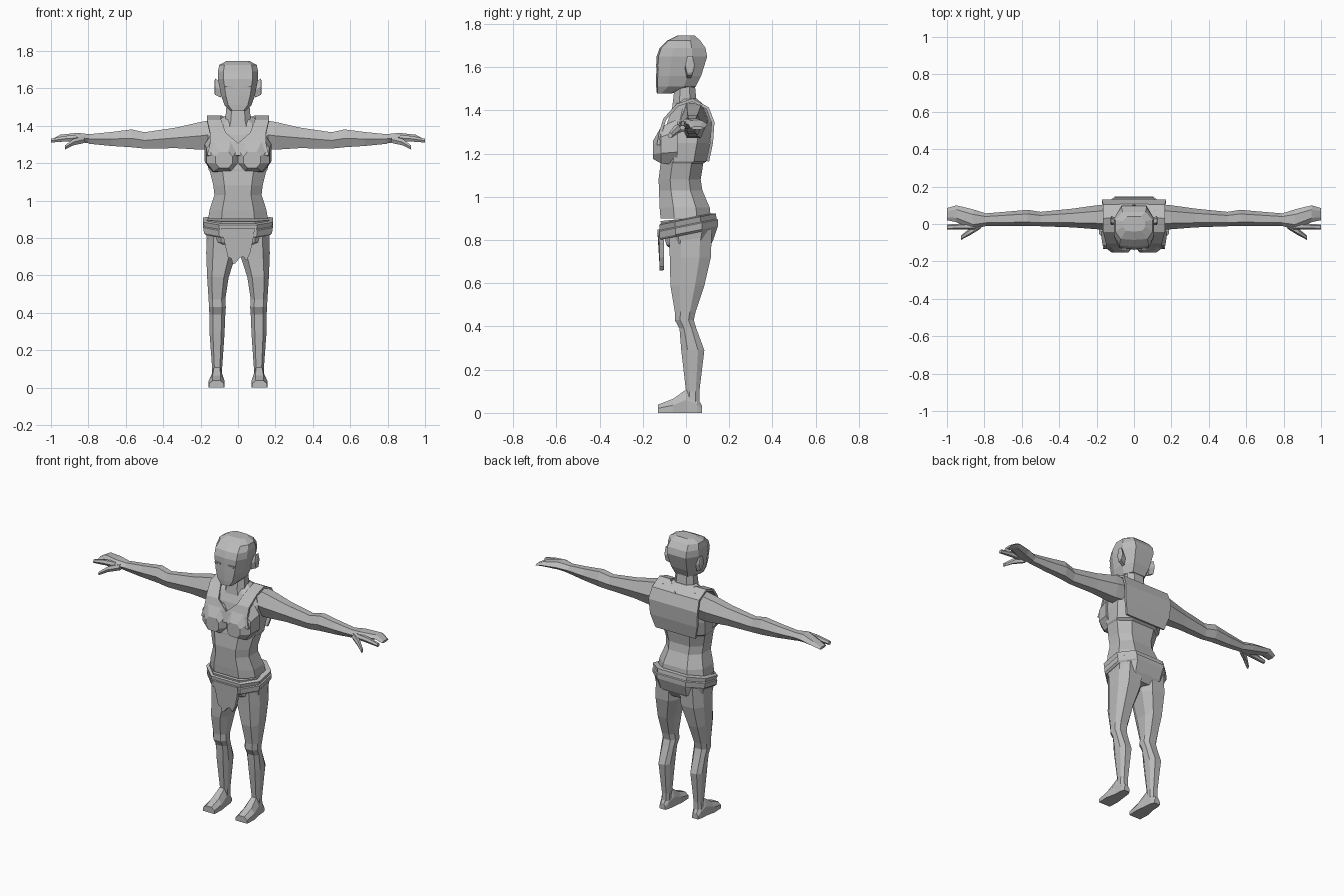
import bpy, bmesh

GREY = bpy.data.materials.new("plain grey")
GREY.diffuse_color = (0.5, 0.5, 0.5, 1)

OCT = [(-.55, -1), (.55, -1), (1, -.45), (1, .45), (.55, 1), (-.55, 1), (-1, .45), (-1, -.45)]
HEAD = [(-.72, -.93), (0, -1), (.72, -.93), (1, -.4), (1, .4), (.62, 1), (-.62, 1), (-1, .4), (-1, -.4)]
HEX = [(-.5, -1), (.5, -1), (1, 0), (.5, 1), (-.5, 1), (-1, 0)]
FOOT = [(-1, -1), (1, -1), (1, .1), (.5, 1), (-.5, 1), (-1, .1)]
BOX = [(-1, -1), (1, -1), (1, 1), (-1, 1)]


def finish(name, bm, mirror=False, thick=0):
    bmesh.ops.recalc_face_normals(bm, faces=bm.faces[:])
    me = bpy.data.meshes.new(name)
    bm.to_mesh(me)
    bm.free()
    me.materials.append(GREY)
    ob = bpy.data.objects.new(name, me)
    bpy.context.collection.objects.link(ob)
    if thick:
        m = ob.modifiers.new("thickness", 'SOLIDIFY')
        m.thickness = thick
        m.offset = 0
    if mirror:
        ob.modifiers.new("mirror", 'MIRROR')
    return ob


def loft(name, rings, axis='z', shape=OCT, mirror=False, tilt=0):
    """Skin rings (position, a0, a1, b0, b1) placed along an axis."""
    bm = bmesh.new()
    loops = []
    for p, a0, a1, b0, b1 in rings:
        loop = []
        for u, v in shape:
            a = (a0 + a1) / 2 + u * (a1 - a0) / 2
            b = (b0 + b1) / 2 + v * (b1 - b0) / 2
            co = {'z': (a, b, p + tilt * b), 'x': (p, a, b), 'y': (a, p, b)}[axis]
            loop.append(bm.verts.new(co))
        loops.append(loop)
    n = len(shape)
    for lo, hi in zip(loops, loops[1:]):
        for i in range(n):
            bm.faces.new((lo[i], lo[(i + 1) % n], hi[(i + 1) % n], hi[i]))
    bm.faces.new(loops[0])
    bm.faces.new(loops[-1])
    return finish(name, bm, mirror)


def sym(*rings):
    """Centred rings given as (z, half width, front y, back y)."""
    return [(z, -h, h, f, b) for z, h, f, b in rings]


# Head, ears, eyes and neck
loft("head", sym((1.478, .04, -.135, -.07), (1.51, .072, -.138, .045), (1.56, .09, -.138, .07),
                 (1.65, .108, -.136, .098), (1.69, .108, -.122, .09), (1.725, .10, -.085, .065),
                 (1.747, .06, -.04, .04)), shape=HEAD)
loft("ear", [(.09, -.005, .03, 1.55, 1.63), (.122, -.005, .042, 1.565, 1.652), (.126, .005, .035, 1.575, 1.64)],
     'x', HEX, True)
loft("eye", [(1.603, .03, .065, -.138, -.12), (1.613, .025, .07, -.139, -.12)], 'z', BOX, True)
loft("neck", sym((1.38, .085, -.068, .07), (1.43, .068, -.062, .05), (1.53, .06, -.05, .04)))

# Torso
loft("torso", sym((.90, .16, -.118, .115), (.95, .152, -.122, .11), (1.03, .126, -.125, .076),
                  (1.08, .132, -.127, .068), (1.155, .15, -.118, .08), (1.165, .158, -.118, .095),
                  (1.25, .168, -.105, .11), (1.35, .16, -.085, .12), (1.41, .135, -.06, .10),
                  (1.455, .065, -.03, .05)))

# Chest
loft("bust", [(-.04, 0, .178, 1.15, 1.36), (-.115, .0, .168, 1.155, 1.325), (-.152, .03, .12, 1.175, 1.26)],
     'y', OCT, True)

# Vest: one strip from chest over the shoulder and down the back
rows = [(-.128, 1.24, 0, .165), (-.116, 1.305, 0, .15), (-.098, 1.36, .065, .15), (-.04, 1.425, .09, .165),
        (.03, 1.448, .09, .165), (.10, 1.41, 0, .165), (.125, 1.345, 0, .172), (.118, 1.25, 0, .165),
        (.10, 1.165, 0, .14)]
bm = bmesh.new()
edges = [(bm.verts.new((i, y, z)), bm.verts.new((o, y, z))) for y, z, i, o in rows]
for p, q in zip(edges, edges[1:]):
    bm.faces.new((p[0], p[1], q[1], q[0]))
finish("vest_strap", bm, True, .014)

# Hips: briefs, tilted belt and loincloth
loft("briefs", sym((.745, .10, -.05, .10), (.785, .165, -.09, .125), (.85, .172, -.11, .148), (.90, .165, -.118, .13)),
     tilt=.1)
loft("belt", sym((.825, .172, -.118, .142), (.835, .182, -.122, .148), (.865, .186, -.124, .148),
                 (.87, .180, -.122, .142), (.895, .188, -.124, .138), (.90, .165, -.118, .12)), tilt=.2)
outline = [(-.09, .85), (.09, .85), (.08, .79), (.065, .72), (.045, .678), (.03, .70), (.01, .695),
           (-.015, .665), (-.028, .66), (-.035, .69), (-.055, .70), (-.075, .79)]
bm = bmesh.new()
bm.faces.new([bm.verts.new((x, -.112 if z < .8 else -.122, z)) for x, z in outline])
finish("loincloth", bm, thick=.022)

# Legs and feet
loft("leg", [(.85, .0, .165, -.08, .12), (.72, .008, .17, -.075, .115), (.59, .05, .165, -.072, .085),
             (.47, .068, .157, -.052, .045), (.43, .065, .155, -.052, .036), (.39, .068, .153, -.03, .048),
             (.29, .072, .152, -.022, .085), (.10, .085, .138, .0, .062), (.05, .085, .14, .0, .062)],
     'z', OCT, True)
loft("foot", [(.073, .095, .135, 0, .035), (.05, .085, .142, 0, .075), (.0, .08, .145, 0, .108),
              (-.06, .072, .158, 0, .065), (-.13, .075, .155, 0, .038)], 'y', FOOT, True)

# Arms and hands
loft("arm", [(.11, -.03, .105, 1.28, 1.435), (.20, -.028, .10, 1.272, 1.42), (.33, -.018, .082, 1.28, 1.39),
             (.50, -.012, .065, 1.278, 1.365), (.57, -.012, .076, 1.285, 1.38), (.68, -.01, .066, 1.292, 1.366),
             (.80, -.01, .056, 1.304, 1.354)], 'x', HEX, True)
loft("palm_and_fingers", [(.79, -.01, .056, 1.305, 1.354), (.86, -.03, .078, 1.315, 1.362),
                          (.95, .01, .10, 1.322, 1.352), (1.0, .02, .085, 1.312, 1.325)], 'x', HEX, True)
loft("index_finger", [(.85, -.03, .01, 1.318, 1.352), (.93, -.03, .002, 1.315, 1.345),
                      (1.0, -.03, -.003, 1.31, 1.33)], 'x', HEX, True)
loft("thumb", [(.82, -.025, .01, 1.308, 1.345), (.88, -.062, -.025, 1.295, 1.33),
               (.925, -.085, -.062, 1.273, 1.295)], 'x', HEX, True)
